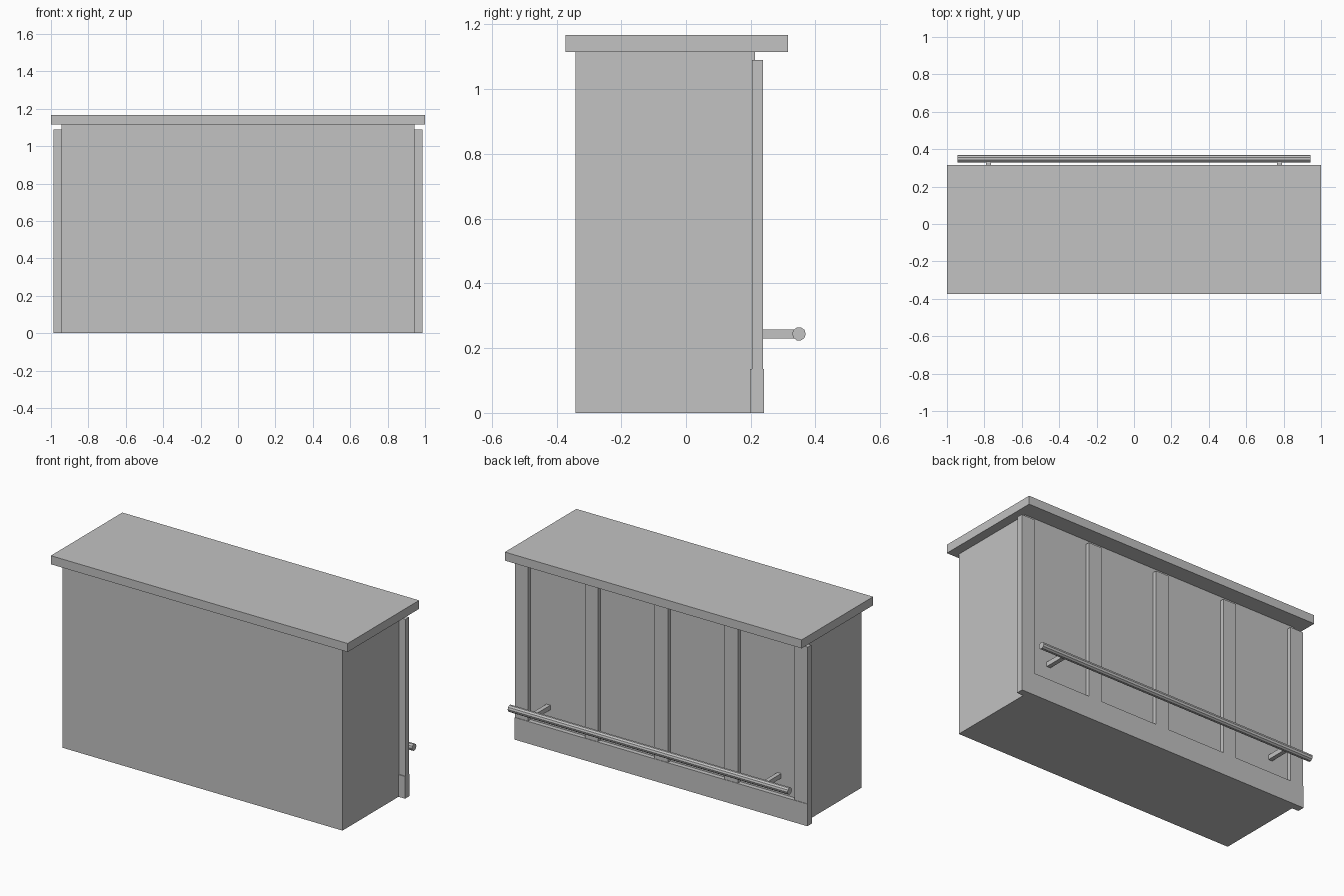
import bpy
from math import pi

cube = bpy.data.objects.get("Cube")
if cube:
    bpy.data.objects.remove(cube, do_unlink=True)

# Single flat grey
grey = bpy.data.materials.new("plain_grey")
grey.use_nodes = True
colour = (0.54, 0.54, 0.54, 1)
grey.diffuse_color = colour
grey.node_tree.nodes["Principled BSDF"].inputs["Base Color"].default_value = colour


def finish(name):
    obj = bpy.context.object
    obj.name = name
    obj.data.materials.append(grey)
    return obj


def box(name, x, y, z):
    """Box from (min, max) ranges along each axis."""
    ranges = (x, y, z)
    bpy.ops.mesh.primitive_cube_add(size=1, location=[(a + b) / 2 for a, b in ranges])
    obj = finish(name)
    for v in obj.data.vertices:
        for i, (a, b) in enumerate(ranges):
            v.co[i] *= b - a
    return obj


# Main volumes
half = 0.987
post_half = 0.044
edge = half - post_half
box("counter_body", (-edge, edge), (-0.341, 0.213), (0, 1.115))
box("counter_top", (-1, 1), (-0.373, 0.315), (1.115, 1.167))
box("plinth", (-half, half), (0.198, 0.241), (0, 0.135))

# Five evenly spaced pilasters on the customer side
for i in range(5):
    x = edge * (i - 2) / 2
    box(f"pilaster_{i + 1}", (x - post_half, x + post_half), (0.204, 0.238), (0.135, 1.09))

# Foot rail and its two brackets
rail_y, rail_z = 0.349, 0.244
for side, x in (("left", 0.778), ("right", -0.778)):
    box(f"rail_bracket_{side}", (x - 0.013, x + 0.013), (0.21, rail_y),
        (rail_z - 0.014, rail_z + 0.014))
bpy.ops.mesh.primitive_cylinder_add(vertices=10, radius=0.021, depth=2 * edge,
                                    location=(0, rail_y, rail_z), rotation=(0, pi / 2, 0))
finish("foot_rail")
